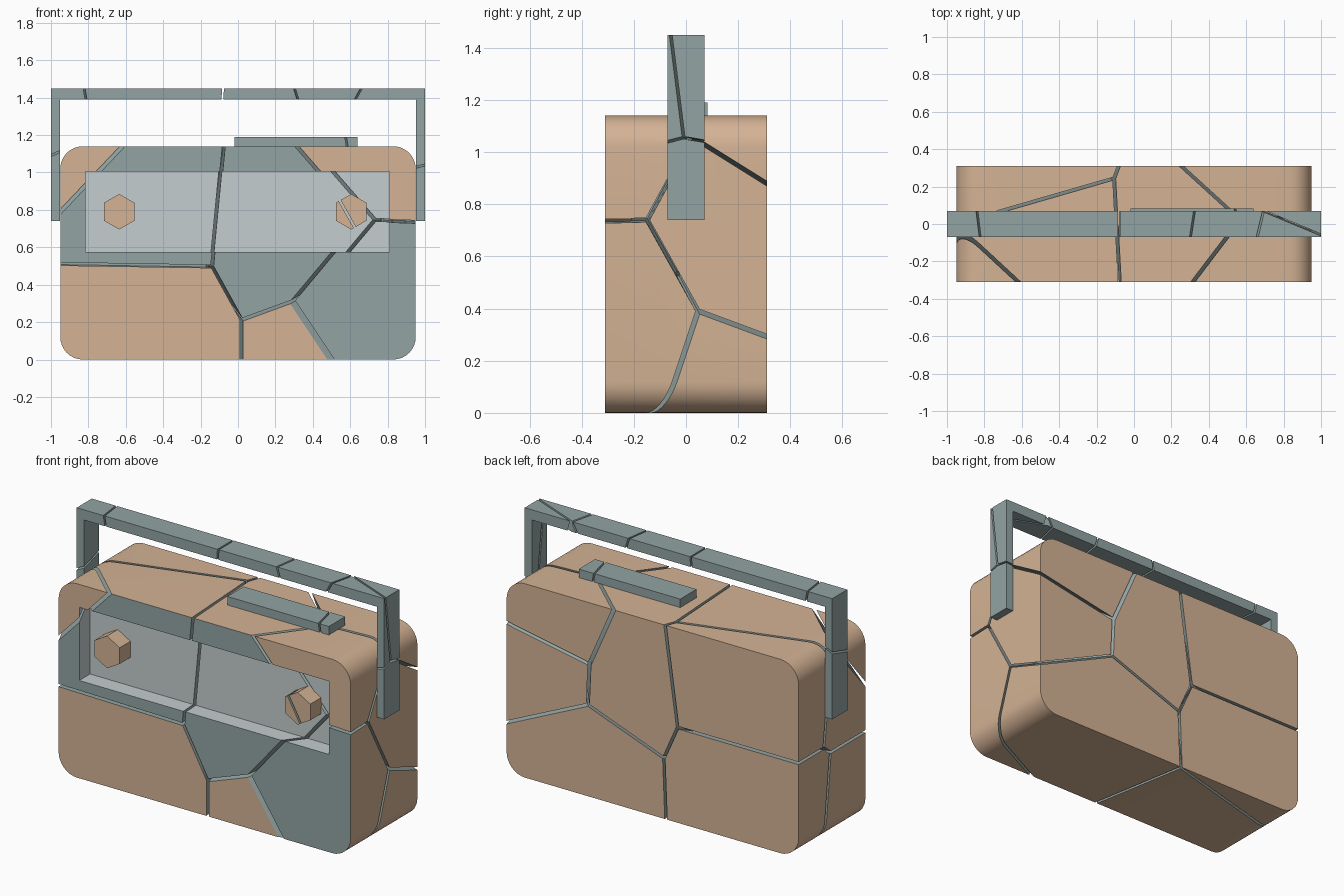
import bpy, bmesh, math
from mathutils import Vector

if "Cube" in bpy.data.objects:
    bpy.data.objects.remove(bpy.data.objects["Cube"])


def material(name, rgb):
    m = bpy.data.materials.new(name)
    m.diffuse_color = (*rgb, 1)
    m.use_nodes = True
    m.node_tree.nodes["Principled BSDF"].inputs["Base Color"].default_value = m.diffuse_color
    return m


MATS = [material("tan_shell", (0.66, 0.45, 0.30)),
        material("grey_trim", (0.29, 0.37, 0.37)),
        material("pale_panel", (0.56, 0.61, 0.62))]


def prism(points, y0, y1, mat):
    """Extrude an xz outline along y."""
    bm = bmesh.new()
    f = bm.faces.new([bm.verts.new((x, y0, z)) for x, z in points])
    ext = bmesh.ops.extrude_face_region(bm, geom=[f])["geom"]
    bmesh.ops.translate(bm, vec=(0, y1 - y0, 0),
                        verts=[v for v in ext if isinstance(v, bmesh.types.BMVert)])
    if not any(len(f.verts) == len(points) and abs(f.calc_center_median().y - y0) < 1e-5
               for f in bm.faces):
        bm.faces.new([v for v in bm.verts if abs(v.co.y - y0) < 1e-5])
    for f in bm.faces:
        f.material_index = mat
    bmesh.ops.recalc_face_normals(bm, faces=bm.faces[:])
    return bm


def finish(bm, name):
    bmesh.ops.recalc_face_normals(bm, faces=bm.faces[:])
    me = bpy.data.meshes.new(name)
    bm.to_mesh(me)
    ob = bpy.data.objects.new(name, me)
    bpy.context.collection.objects.link(ob)
    for m in MATS:
        me.materials.append(m)
    bpy.ops.object.select_all(action='DESELECT')
    ob.select_set(True)
    bpy.context.view_layer.objects.active = ob
    bpy.ops.object.shade_smooth_by_angle(angle=math.radians(30))
    return ob


def shatter(bm, name, seeds, gap, fill, grey_front=None):
    """Split a solid into one closed shard per seed, with a thin crack between."""
    seeds = [Vector(s) for s in seeds]
    for i, s in enumerate(seeds):
        part = bm.copy()
        for j, o in enumerate(seeds):
            if i == j or not part.faces:
                continue
            n = (o - s).normalized()
            cut = bmesh.ops.bisect_plane(
                part, geom=part.verts[:] + part.edges[:] + part.faces[:], dist=1e-5,
                plane_co=(s + o) / 2 - n * gap, plane_no=n, clear_outer=True)
            rim = [e for e in part.edges if e.is_boundary]
            if rim:
                for f in bmesh.ops.holes_fill(part, edges=rim, sides=0)["faces"]:
                    f.material_index = fill
        if part.faces:
            if grey_front is not None and i not in grey_front:
                for f in part.faces:
                    if f.material_index == 1 and abs(f.calc_center_median().y + 0.31) < 1e-3:
                        f.material_index = 0
            finish(part, f"{name}_{i + 1}")
        part.free()
    bm.free()


# case: rounded block with a recessed front panel
W, H, D, R = 0.95, 1.14, 0.31, 0.12
outline = []
for k, (cx, cz) in enumerate([(W - R, R), (W - R, H - R), (R - W, H - R), (R - W, R)]):
    for s in range(9):
        a = math.radians(-90 + 90 * k + s * 90 / 8)
        outline.append((cx + R * math.cos(a), cz + R * math.sin(a)))
recess = [(-0.815, 0.575), (0.81, 0.575), (0.81, 1.005), (-0.815, 1.005)]

case = bmesh.new()


def ring(points, y):
    return [case.verts.new((x, y, z)) for x, z in points]


def bridge(a, b, mat):
    for i in range(len(a)):
        j = (i + 1) % len(a)
        case.faces.new((a[i], a[j], b[j], b[i])).material_index = mat


front, back = ring(outline, -D), ring(outline, D)
lip, floor = ring(recess, -D), ring(recess, -0.21)
bridge(front, back, 0)
bridge(lip, floor, 2)
case.faces.new(back).material_index = 0
case.faces.new(floor).material_index = 2
edges = [e for e in case.edges if e.is_boundary]
filled = bmesh.ops.triangle_fill(case, edges=edges, use_beauty=True, use_dissolve=False)
for f in filled["geom"]:
    if isinstance(f, bmesh.types.BMFace):
        f.material_index = 1
bmesh.ops.recalc_face_normals(case, faces=case.faces[:])

case_seeds = [
    (-0.60, -0.10, 0.20), (-0.59, -0.10, 0.81), (0.34, -0.05, 0.72),   # front left, middle
    (0.77, -0.38, 0.36), (0.80, -0.40, 1.12), (1.03, -0.46, 1.16),     # front right
    (-0.96, -0.50, 1.16),                                              # front left corner
    (0.78, 0.30, 0.74), (0.53, 0.10, 0.20), (0.75, 0.40, 0.90),        # back right
    (-0.72, 0.35, 0.87), (-0.72, 0.35, 0.25)]                          # back left
shatter(case, "case_shard", case_seeds, 0.008, 1, grey_front={1, 2, 3})

# carrying handle
handle = prism([(-1, 0.74), (-0.952, 0.74), (-0.952, 1.39), (0.952, 1.39),
                (0.952, 0.74), (1, 0.74), (1, 1.45), (-1, 1.45)], -0.07, 0.07, 1)
shatter(handle, "handle_shard",
        [(-1.30, -0.10, 1.30), (-0.33, 0.02, 1.47), (0.17, 0.02, 1.45), (0.43, -0.02, 1.53),
         (0.85, -0.12, 1.30), (0.95, 0.12, 1.33), (1.00, 0.02, 0.75), (-1.05, 0.06, 0.75)],
        0.005, 1)

# long button on the top
button = prism([(-0.02, 1.14), (0.64, 1.14), (0.64, 1.19), (-0.02, 1.19)], -0.07, 0.082, 1)
shatter(button, "top_button", [(0.35, -0.05, 1.15), (0.77, 0.05, 1.22)], 0.005, 1)


# six-sided knobs
def knob(cx, cz):
    r = 0.095
    return prism([(cx + r * math.sin(k * math.pi / 3), cz + r * math.cos(k * math.pi / 3))
                  for k in range(6)], -0.31, -0.205, 0)


finish(knob(-0.635, 0.79), "left_knob")
shatter(knob(0.605, 0.79), "right_knob", [(0.50, -0.26, 0.74), (0.66, -0.26, 0.83)], 0.006, 1)
